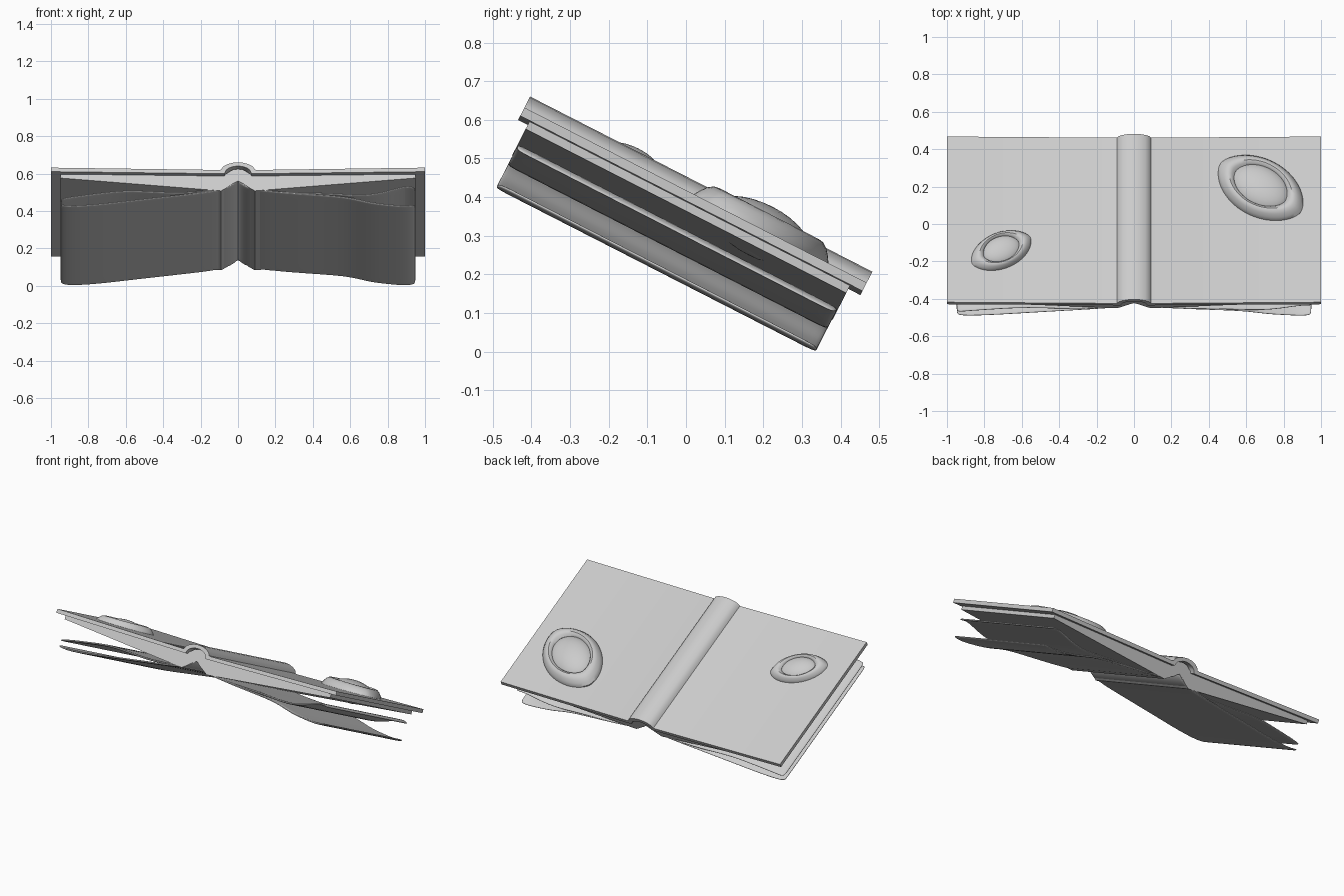
import bpy, bmesh, math
from mathutils import Matrix, Vector

if "Cube" in bpy.data.objects:
    bpy.data.objects.remove(bpy.data.objects["Cube"])

# The whole book is modelled flat (x across, y along spine, z up), then tilted
TILT = Matrix.Rotation(math.radians(-27.1), 4, 'X')


def make(name, bm, smooth=True):
    bmesh.ops.recalc_face_normals(bm, faces=bm.faces)
    me = bpy.data.meshes.new(name)
    bm.to_mesh(me)
    bm.free()
    ob = bpy.data.objects.new(name, me)
    bpy.context.collection.objects.link(ob)
    ob.matrix_world = TILT
    if smooth:
        bpy.ops.object.select_all(action='DESELECT')
        ob.select_set(True)
        bpy.context.view_layer.objects.active = ob
        bpy.ops.object.shade_smooth_by_angle(angle=math.radians(35))
    return ob


def mirrored(right):
    # right-hand points from centre outward -> full left-to-right row
    return [(-x, z) for x, z in reversed(right) if x > 0] + right


def extrude_profile(name, top, bottom, y0, y1):
    """Solid between two mirrored lines with the same number of points."""
    t, b = mirrored(top), mirrored(bottom)
    bm = bmesh.new()
    loops = [[[bm.verts.new((x, y, z)) for x, z in line] for line in (t, b)] for y in (y0, y1)]
    (ta, ba), (tb, bb) = loops
    for i in range(len(t) - 1):
        bm.faces.new((ta[i], ta[i+1], tb[i+1], tb[i]))
        bm.faces.new((ba[i], ba[i+1], bb[i+1], bb[i]))
        for u, l in loops:
            bm.faces.new((u[i], u[i+1], l[i+1], l[i]))
    for i in (0, -1):
        bm.faces.new((ta[i], tb[i], bb[i], ba[i]))
    return make(name, bm)


# Hard cover with raised spine
extrude_profile("cover",
    [(0, .404), (.03, .401), (.06, .391), (.08, .378), (.09, .36), (.1, .358), (1, .372)],
    [(0, .382), (.025, .379), (.048, .37), (.063, .358), (.072, .336), (.1, .336), (1, .348)],
    -.66, .335)

# Page block, thickest next to the gutter
extrude_profile("page_block",
    [(0, .378), (.03, .373), (.06, .352), (.085, .339), (.95, .346)],
    [(0, .307), (.03, .289), (.06, .266), (.09, .247), (.95, .324)],
    -.632, .30)


# Loose drooping pages
def sheet(name, profile, side):
    bm = bmesh.new()
    rows = []
    for y in (-.632, -.60, -.35, 0, .26, .30):
        rows.append([bm.verts.new((side * x, y, z)) for x, z in profile])
    for a, b in zip(rows, rows[1:]):
        for i in range(len(profile) - 1):
            bm.faces.new((a[i], a[i+1], b[i+1], b[i]))
    ob = make(name, bm)
    s = ob.modifiers.new("thickness", 'SOLIDIFY')
    s.thickness = .012
    s.offset = 0
    d = ob.modifiers.new("smooth", 'SUBSURF')
    d.levels = d.render_levels = 2
    for p in ob.data.polygons:
        p.use_smooth = True


sheet("lower_page_right", [(0, .315), (.03, .28), (.1, .256), (.25, .238), (.45, .223), (.6, .21),
                           (.7, .178), (.8, .165), (.9, .155), (.95, .165)], 1)
sheet("upper_page_right", [(0, .318), (.04, .275), (.12, .25), (.3, .236), (.45, .236), (.6, .225),
                           (.7, .222), (.8, .245), (.9, .282), (.95, .265)], 1)
sheet("lower_page_left", [(0, .315), (.03, .28), (.1, .25), (.25, .23), (.45, .205), (.6, .186),
                          (.75, .166), (.9, .155), (.95, .168)], -1)
sheet("upper_page_left", [(0, .318), (.04, .275), (.12, .252), (.3, .235), (.45, .243), (.6, .252),
                          (.75, .232), (.9, .21), (.95, .198)], -1)


# Almond eyes on the cover: lofted lid ring and eyeball
def eye(name, cx, cy, angle, outer, inner, base, lid, ball):
    rot = Matrix.Rotation(math.radians(angle), 3, 'Z')
    n = 48
    # (blend outer to inner, height share): rounded lid section
    section = [(0, -.15), (0, .1), (.13, .42), (.3, .74), (.5, .95), (.68, 1), (.86, .86), (1, .55), (1, -.15)]
    bm = bmesh.new()
    rings = []
    for f, h in section:
        a = outer[0] + (inner[0] - outer[0]) * f
        b = outer[1] + (inner[1] - outer[1]) * f
        ring = []
        for i in range(n):
            t = 2 * math.pi * i / n
            s = math.sin(t)
            p = rot @ Vector((a * math.cos(t), b * math.copysign(abs(s) ** 1.2, s), 0))
            ring.append(bm.verts.new((cx + p.x, cy + p.y, base + h * lid)))
        rings.append(ring)
    for r, q in zip(rings, rings[1:]):
        for i in range(n):
            j = (i + 1) % n
            bm.faces.new((r[i], r[j], q[j], q[i]))
    make(name + "_lid", bm)
    bm = bmesh.new()
    bmesh.ops.create_uvsphere(bm, u_segments=32, v_segments=16, radius=1)
    m = (Matrix.Translation((cx, cy, base)) @ rot.to_4x4()
         @ Matrix.Diagonal((inner[0] * 1.08, inner[1] * 1.2, ball, 1)))
    bmesh.ops.transform(bm, matrix=m, verts=bm.verts)
    make(name + "_ball", bm)


eye("large_eye", .677, .028, -35, (.26, .168), (.16, .105), .366, .05, .07)
eye("small_eye", -.71, -.348, 27, (.175, .106), (.103, .07), .366, .037, .046)
